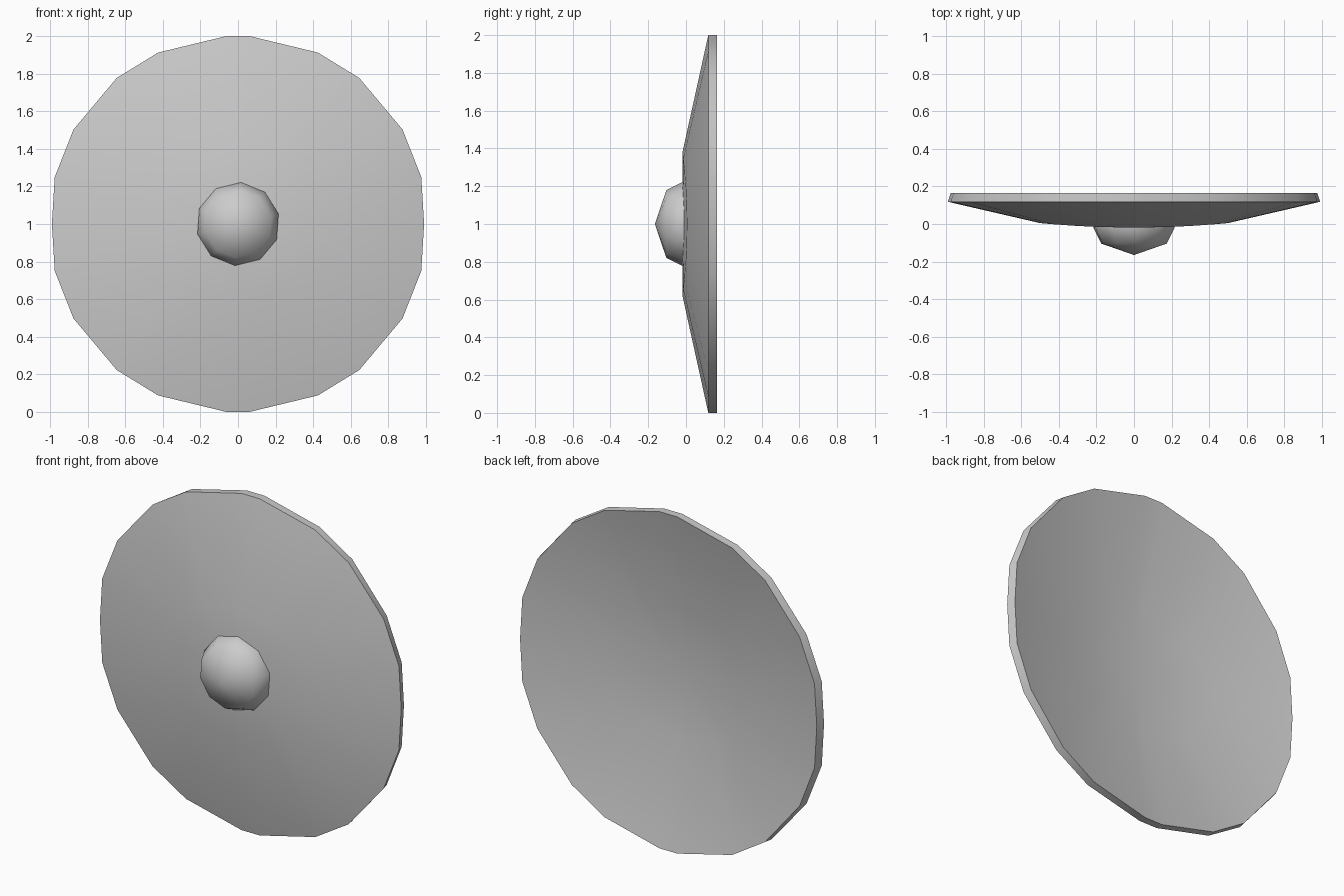
import bpy, bmesh, math

if "Cube" in bpy.data.objects:
    bpy.data.objects.remove(bpy.data.objects["Cube"])


def finish(bm, name, angle):
    bmesh.ops.recalc_face_normals(bm, faces=bm.faces)
    me = bpy.data.meshes.new(name)
    bm.to_mesh(me)
    bm.free()
    ob = bpy.data.objects.new(name, me)
    bpy.context.collection.objects.link(ob)
    bpy.ops.object.select_all(action='DESELECT')
    ob.select_set(True)
    bpy.context.view_layer.objects.active = ob
    bpy.ops.object.shade_smooth_by_angle(angle=math.radians(angle))
    return ob


def loft(bm, rings, start, end=None):
    """Skin a chain of closed rings, with a centre point at the start and optionally the end."""
    loops = [[bm.verts.new(p) for p in r] for r in rings]
    n = len(loops[0])
    for a, b in zip(loops, loops[1:]):
        for i in range(n):
            j = (i + 1) % n
            bm.faces.new((a[i], a[j], b[j], b[i]))
    for tip, ring in ((start, loops[0]), (end, loops[-1])):
        if tip:
            t = bm.verts.new(tip)
            for i in range(n):
                bm.faces.new((t, ring[i], ring[(i + 1) % n]))


# Shield outline: one quarter mirrored to a full loop (x, height from centre)
quarter = [(.06, 1), (.425, .912), (.645, .777), (.875, .503), (.975, .25), (.99, 0)]
right = quarter + [(x, -z) for x, z in reversed(quarter[:-1])]
outline = right + [(-x, z) for x, z in reversed(right)]


def rim(y, sx):
    return [(x * sx, y, 1 + z) for x, z in outline]


def inner(dy):
    pts = []
    for x, z in outline:
        a = math.atan2(z, x)
        pts.append((.5 * math.cos(a), -.019 + .024 * math.cos(a) ** 2 + dy, 1 + .38 * math.sin(a)))
    return pts


# Dished shield plate: front skin, rim, hollow back
bm = bmesh.new()
loft(bm, [inner(0), rim(.118, 1), rim(.165, .985), inner(.05)], (0, -.02, 1), (0, .03, 1))
finish(bm, "shield_plate", 40)

# Ten-sided domed boss
bm = bmesh.new()


def circle(r, y):
    return [(r * math.cos(a), y, 1 + r * math.sin(a))
            for a in (math.radians(14 + 36 * k) for k in range(10))]


loft(bm, [circle(.18, -.104), circle(.222, -.02), circle(.222, .005)], (0, -.165, 1))
finish(bm, "shield_boss", 60)
